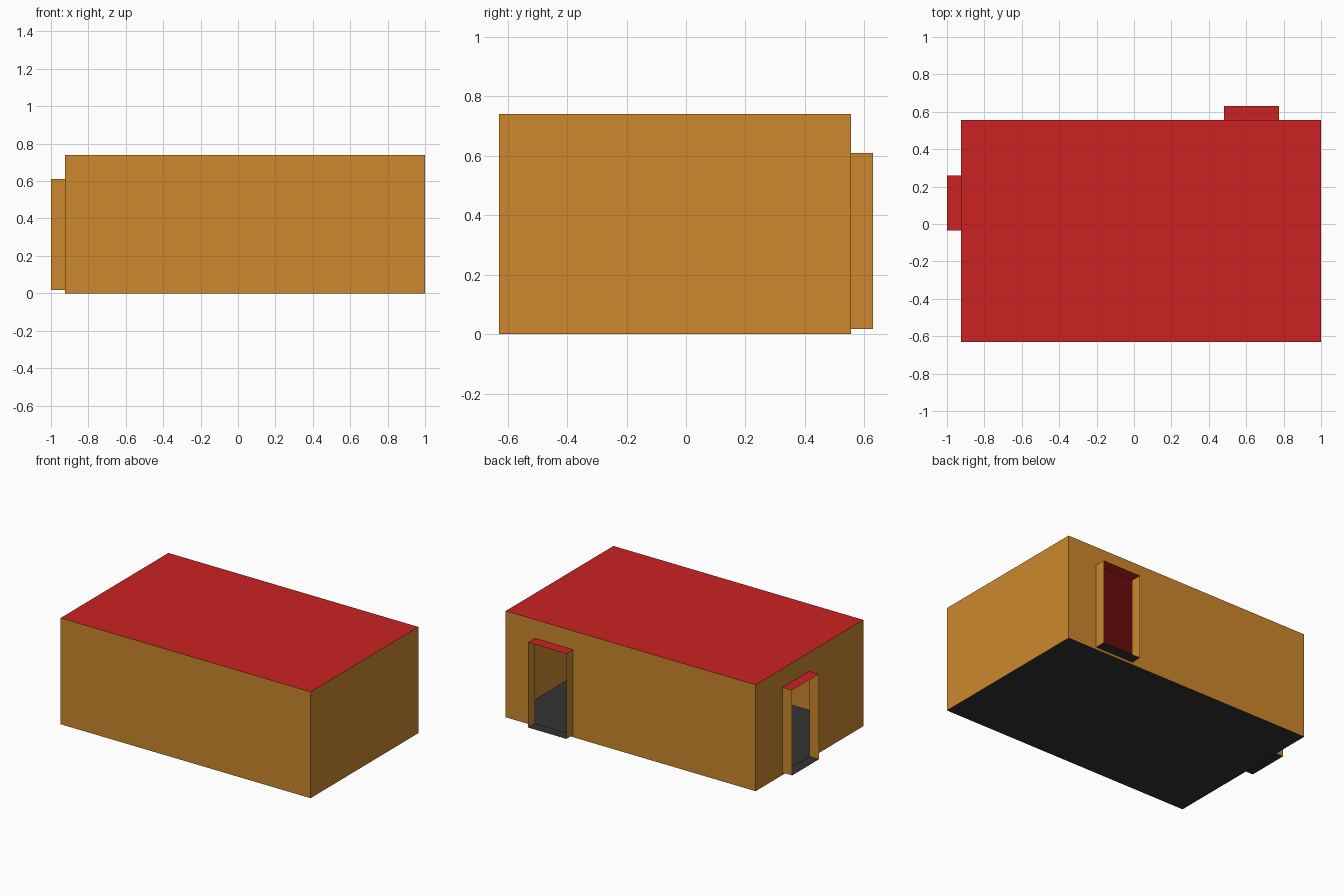
import bpy
import bmesh
from mathutils import Vector

if "Cube" in bpy.data.objects:
    bpy.data.objects.remove(bpy.data.objects["Cube"], do_unlink=True)


def material(name, rgb):
    mat = bpy.data.materials.new(name)
    mat.use_nodes = True
    mat.diffuse_color = (*rgb, 1)
    mat.node_tree.nodes["Principled BSDF"].inputs["Base Color"].default_value = (*rgb, 1)
    return mat


ORANGE = material("orange wall", (0.604, 0.246, 0.026))
RED = material("red roof", (0.604, 0.016, 0.016))
GREY = material("dark grey floor", (0.033, 0.033, 0.033))

# Room and doorway dimensions
X0, X1, Y0, Y1, H = -0.925, 1.0, -0.63, 0.555, 0.74
DEPTH, SILL, HEAD = 0.075, 0.017, 0.61
Z = Vector((0, 0, 1))


def sheet(bm, corner, u, v):
    """Add a flat rectangle spanned by u and v, facing along u x v."""
    c = Vector(corner)
    bm.faces.new([bm.verts.new(p) for p in (c, c + u, c + u + v, c + v)])


def finish(name, bm, mat):
    bmesh.ops.remove_doubles(bm, verts=bm.verts, dist=0.0001)
    mesh = bpy.data.meshes.new(name)
    bm.to_mesh(mesh)
    bm.free()
    mesh.materials.append(mat)
    obj = bpy.data.objects.new(name, mesh)
    bpy.context.collection.objects.link(obj)


def panel(name, corner, u, v, mat):
    bm = bmesh.new()
    sheet(bm, corner, u, v)
    finish(name, bm, mat)


def wall(name, start, end, opening=None):
    """Thin wall from start to end, optionally with a doorway (near, far)."""
    start, run = Vector(start), Vector(end) - Vector(start)
    along = run.normalized()
    bm = bmesh.new()
    if opening:
        cuts = [0, *opening, run.length]
        levels = [0, SILL, HEAD, H]
        for i in range(3):
            for k in range(3):
                if (i, k) != (1, 1):
                    sheet(bm, start + along * cuts[i] + Z * levels[k],
                          along * (cuts[i + 1] - cuts[i]), Z * (levels[k + 1] - levels[k]))
    else:
        sheet(bm, start, run, Z * H)
    finish(name, bm, ORANGE)


def doorway(name, corner, along, width):
    """Open projecting porch: two jambs, a small roof and a sill."""
    corner, along = Vector(corner) + Z * SILL, Vector(along)
    out = along.cross(Z) * DEPTH
    across, rise = along * width, Z * (HEAD - SILL)
    panel(name + "_near_jamb", corner + out, -out, rise, ORANGE)
    panel(name + "_far_jamb", corner + across, out, rise, ORANGE)
    panel(name + "_roof", corner + rise, out, across, RED)
    panel(name + "_sill", corner, out, across, GREY)


# Floor and roof
span_x, span_y = Vector((X1 - X0, 0, 0)), Vector((0, Y1 - Y0, 0))
panel("floor", (X0, Y0, 0), span_x, span_y, GREY)
panel("roof", (X0, Y0, H), span_x, span_y, RED)

# Walls, running round the room so that they face outward
back_door = (0.48, 0.775)
side_door = (-0.035, 0.26)
wall("front_wall", (X0, Y0, 0), (X1, Y0, 0))
wall("left_wall", (X1, Y0, 0), (X1, Y1, 0))
wall("back_wall", (X1, Y1, 0), (X0, Y1, 0), (X1 - back_door[1], X1 - back_door[0]))
wall("right_wall", (X0, Y1, 0), (X0, Y0, 0), (Y1 - side_door[1], Y1 - side_door[0]))

# Projecting doorways
doorway("back_doorway", (back_door[1], Y1, 0), (-1, 0, 0), back_door[1] - back_door[0])
doorway("side_doorway", (X0, side_door[1], 0), (0, -1, 0), side_door[1] - side_door[0])
